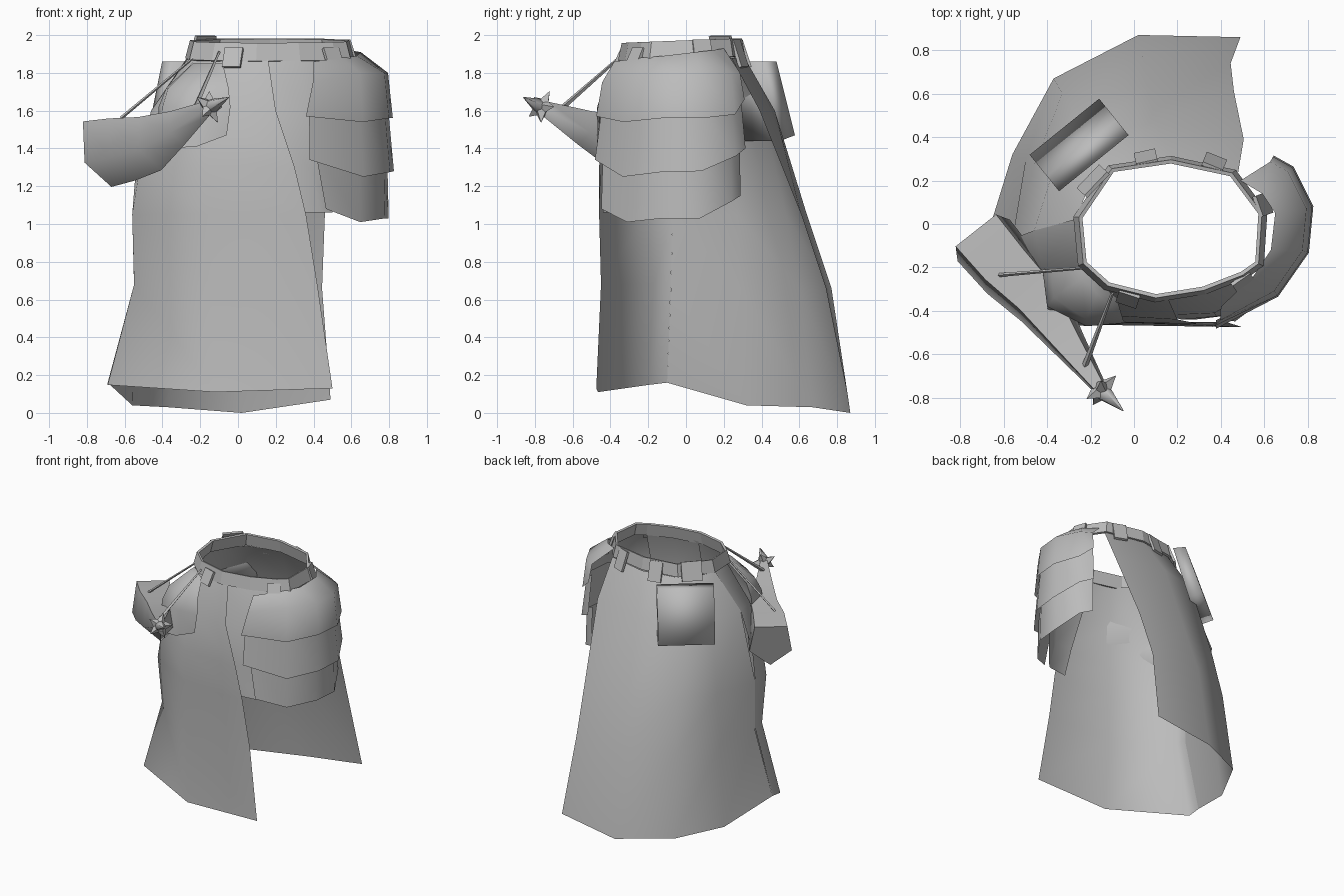
import bpy
import bmesh
from math import cos, sin, pi, radians
from mathutils import Vector

cube = bpy.data.objects.get("Cube")
if cube:
    bpy.data.objects.remove(cube, do_unlink=True)

grey = bpy.data.materials.new("plain_grey")
grey.use_nodes = True
tone = (0.5, 0.5, 0.5, 1)
grey.diffuse_color = tone
shader = next(n for n in grey.node_tree.nodes if n.type == 'BSDF_PRINCIPLED')
shader.inputs["Base Color"].default_value = tone
shader.inputs["Roughness"].default_value = 0.8


def loft(name, rows, closed=False, caps=False, thickness=0, angle=50):
    """Skin a surface through rows of equally many points."""
    bm = bmesh.new()
    grid = [[bm.verts.new(p) for p in row] for row in rows]
    count = len(rows[0])
    for upper, lower in zip(grid, grid[1:]):
        for i in range(count if closed else count - 1):
            j = (i + 1) % count
            bm.faces.new((upper[i], lower[i], lower[j], upper[j]))
    if caps:
        bm.faces.new(grid[0])
        bm.faces.new(list(reversed(grid[-1])))
    if closed:
        bmesh.ops.recalc_face_normals(bm, faces=bm.faces)
    mesh = bpy.data.meshes.new(name)
    bm.to_mesh(mesh)
    bm.free()
    mesh.materials.append(grey)
    obj = bpy.data.objects.new(name, mesh)
    bpy.context.collection.objects.link(obj)
    if thickness:
        # Thin bands stay flat shaded so their rims read crisply
        solid = obj.modifiers.new("thickness", 'SOLIDIFY')
        solid.thickness = thickness
        solid.offset = 0
        return obj
    bpy.ops.object.select_all(action='DESELECT')
    obj.select_set(True)
    bpy.context.view_layer.objects.active = obj
    bpy.ops.object.shade_smooth_by_angle(angle=radians(angle))
    return obj


def level(z, points):
    return [(x, y, z) for x, y in points]


def ngon(sides):
    return [(cos(2 * pi * i / sides), sin(2 * pi * i / sides)) for i in range(sides)]


def tube(name, stations, section):
    """Sweep a unit cross-section through (centre, radius) stations."""
    start, end = Vector(stations[0][0]), Vector(stations[-1][0])
    frame = (end - start).to_track_quat('Z', 'Y')
    rows = [[Vector(centre) + frame @ Vector((radius * u, radius * v, 0))
             for u, v in section] for centre, radius in stations]
    return loft(name, rows, closed=True, caps=True, angle=75)


# Back cape, open along the left side
loft("back_cape", [
    level(1.88, [(-.27, .02), (-.22, .14), (-.1, .26), (.17, .31), (.48, .24)]),
    level(1.6, [(-.46, -.03), (-.38, .22), (-.2, .4), (.1, .47), (.505, .39)]),
    level(1.05, [(-.56, -.07), (-.46, .27), (-.28, .53), (.06, .64), (.46, .61)]),
    level(.66, [(-.55, -.08), (-.5, .29), (-.33, .6), (.04, .77), (.445, .74)]),
    [(-.69, -.1, .16), (-.56, .32, .04), (-.37, .67, .03), (.02, .87, 0), (.49, .86, .07)],
], angle=80)

# Front cloth, folded round the right side to meet the cape
loft("front_cloth", [
    level(1.87, [(-.27, .02), (-.23, -.18), (-.05, -.33), (.16, -.35)]),
    level(1.6, [(-.46, -.03), (-.42, -.2), (-.13, -.42), (.2, -.44)]),
    level(1.3, [(-.54, -.06), (-.52, -.21), (-.14, -.45), (.3, -.46)]),
    level(1.05, [(-.56, -.07), (-.56, -.21), (-.14, -.455), (.36, -.46)]),
    level(.68, [(-.55, -.08), (-.55, -.17), (-.14, -.45), (.42, -.45)]),
    [(-.69, -.1, .16), (-.69, -.2, .148), (-.12, -.465, .11), (.5, -.475, .13)],
], angle=80)

# Lining between the front cloth and the hip plates
loft("hip_lining", [
    level(1.88, [(.12, -.33), (.32, -.32), (.51, -.23)]),
    level(1.6, [(.14, -.42), (.37, -.41), (.53, -.32)]),
    level(1.3, [(.22, -.44), (.38, -.425), (.52, -.33)]),
    level(1.06, [(.28, -.44), (.44, -.42), (.5, -.36)]),
], angle=80)

# Belt
waist = [(-.25, .03), (-.23, -.18), (-.12, -.28), (.1, -.335), (.32, -.3),
         (.5, -.23), (.57, -.18), (.585, .05), (.45, .23), (.17, .29), (-.1, .25)]
middle = Vector((.17, 0))


def belt_ring(flare, z):
    ring = [middle + (Vector(p) - middle) * flare for p in waist]
    return [(p.x, p.y, z + .04 * p.y) for p in ring]


loft("belt", [belt_ring(.99, 1.97), belt_ring(1.05, 1.875)],
     closed=True, thickness=.018)


def belt_loop(name, x, y, width=.1, top=1.975, bottom=1.83):
    # Face along the normal of the oval waist
    out = Vector(((x - .17) / .18, y / .1, 0)).normalized()
    side = Vector((-out.y, out.x, 0)) * width / 2
    rows = []
    for z, push in ((top, 0), (bottom, .05)):
        base = Vector((x, y, z)) + out * push
        rows.append([base - side, base + side])
    return loft(name, rows, thickness=.018)


for i, spot in enumerate([(.06, .28), (.36, .26), (.57, .08), (.49, -.25), (-.02, -.32)]):
    belt_loop(f"belt_loop_{i + 1}", *spot, top=1.93 if spot[1] < -.1 else 1.975)
belt_loop("belt_patch", -.17, .18, width=.15, top=1.995, bottom=1.86)

# Three overlapping hip plates on the left
hip = [(.36, -.475), (.66, -.33), (.8, -.13), (.82, .08), (.73, .26), (.64, .31)]
core = Vector((.45, -.03))


def hip_row(scale, heights, trim=0):
    points = [core + (Vector(p) - core) * scale for p in hip]
    points[0].x += trim
    return [(p.x, p.y, z) for p, z in zip(points, heights)]


rims = [(1.57, 1.54, 1.56, 1.56, 1.58, 1.66),
        (1.34, 1.25, 1.275, 1.28, 1.36, 1.4),
        (1.08, 1.01, 1.03, 1.03, 1.12, 1.15)]
loft("hip_plate_1", [
    [(.4, -.38, 1.86), (.55, -.24, 1.88), (.63, -.12, 1.89), (.65, .05, 1.91),
     (.59, .14, 1.92), (.49, .2, 1.93)],
    hip_row(.93, (1.75, 1.8, 1.8, 1.8, 1.8, 1.8), .03),
    hip_row(1, rims[0])])
for i, (inner, outer) in enumerate([(.93, 1.015), (.92, .94)], 1):
    tuck = [z + .06 for z in rims[i - 1]]
    loft(f"hip_plate_{i + 1}", [hip_row(inner, tuck, .03 * i - .02),
                                hip_row(outer, rims[i], .08 * i - .06)])

# Back pouch, a slab leaning with the cape
along, out = Vector((.78, .63, 0)), Vector((-.63, .78, 0))
profile = [(0, 1.86), (.09, 1.86), (.215, 1.47), (.115, 1.44)]
loft("back_pouch", [[Vector((-.185, .28, z)) + out * d + along * s for d, z in profile]
                    for s in (-.205, .205)], closed=True, caps=True, angle=180)

# Rounded front pouch bulging from the cloth
loft("front_pouch", [
    level(1.85, [(-.24, -.2), (-.24, -.25), (-.17, -.32), (-.08, -.34)]),
    level(1.72, [(-.38, -.22), (-.37, -.34), (-.22, -.44), (-.05, -.44)]),
    level(1.62, [(-.42, -.22), (-.4, -.38), (-.22, -.47), (-.04, -.455)]),
    [(-.42, -.24, 1.5), (-.38, -.45, 1.4), (-.22, -.47, 1.41), (-.06, -.46, 1.47)],
], closed=True, caps=True, angle=60)

# Horn with a pointed tip and a spiked collar
horn_section = [(.64, .94), (-.64, .94), (-.83, -.28), (0, -1), (.83, -.28)]
tube("horn", [((-.7, -.065, 1.375), .185), ((-.57, -.22, 1.4), .175),
              ((-.43, -.36, 1.43), .15), ((-.3, -.55, 1.51), .095),
              ((-.16, -.75, 1.61), .04)], horn_section)
tube("horn_tip", [((-.16, -.75, 1.61), .035), ((-.15, -.77, 1.62), .045),
                  ((-.05, -.86, 1.67), .003)], ngon(5))
axis = Vector((.1, -.1, .055)).to_track_quat('Z', 'Y')
star = [axis @ Vector((u, v, 0)) * (.095, .05)[k % 2]
        for k, (u, v) in enumerate(ngon(10))]
hub = Vector((-.15, -.765, 1.62))
lift = axis @ Vector((0, 0, .03))
loft("horn_collar", [[hub - lift + p * .4 for p in star], [hub + p for p in star],
                     [hub + lift + p * .4 for p in star]], closed=True, caps=True, angle=20)

# Straps holding the horn
tube("rear_strap", [((-.2, -.2, 1.91), .006), ((-.62, -.235, 1.56), .009)], ngon(4))
tube("front_strap", [((-.1, -.32, 1.91), .007), ((-.225, -.65, 1.62), .014)], ngon(4))
